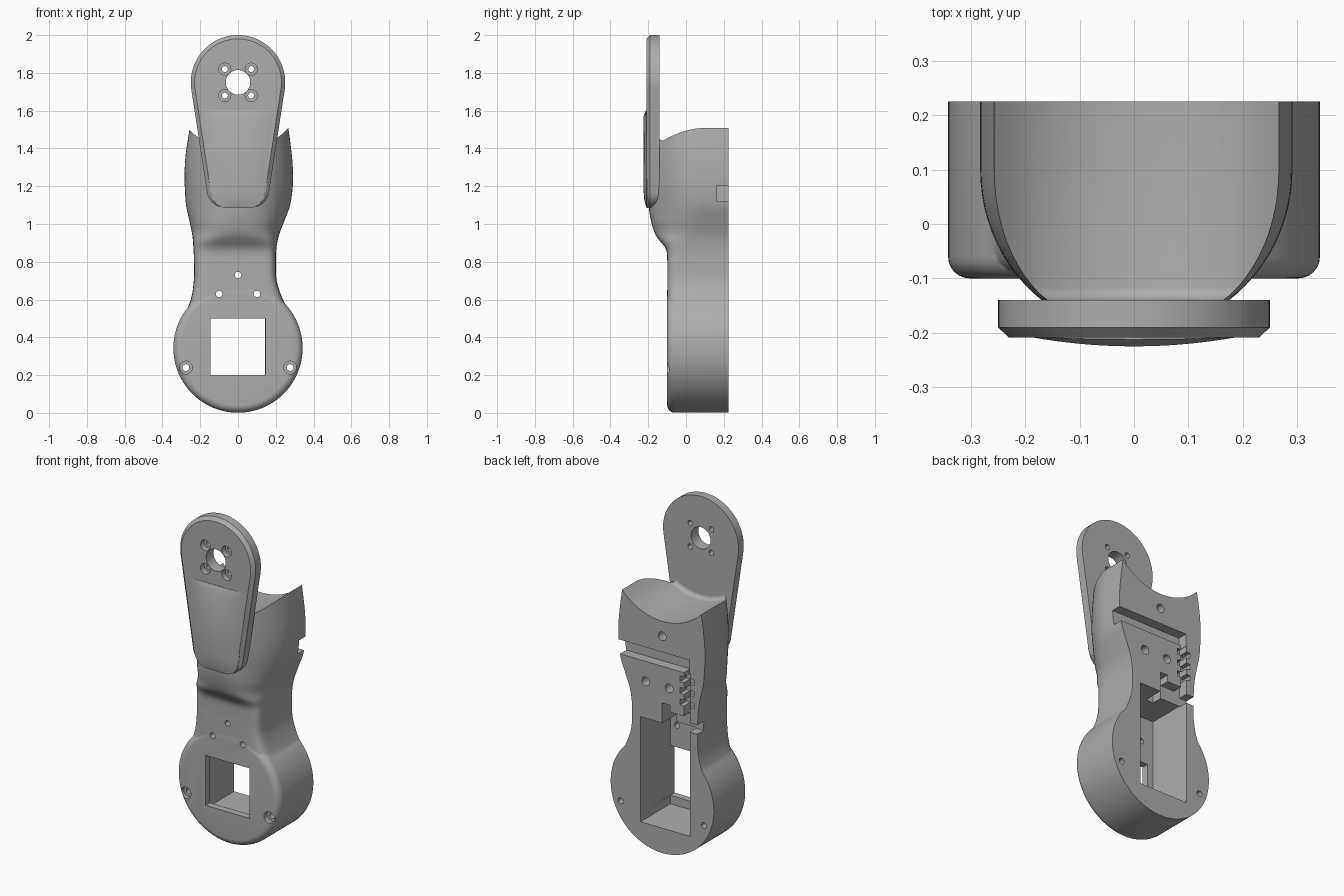
import bpy, bmesh
from math import sin, cos, pi, sqrt, radians
from mathutils import Matrix, Vector

cube = bpy.data.objects.get("Cube")
if cube:
    bpy.data.objects.remove(cube, do_unlink=True)

grey = bpy.data.materials.new("light grey plastic")
grey.use_nodes = True
tone = (0.42, 0.42, 0.42, 1)
grey.diffuse_color = tone
grey.node_tree.nodes["Principled BSDF"].inputs["Base Color"].default_value = tone

BACK = 0.225


def finish(name, bm):
    bmesh.ops.recalc_face_normals(bm, faces=bm.faces)
    mesh = bpy.data.meshes.new(name)
    bm.to_mesh(mesh)
    bm.free()
    mesh.materials.append(grey)
    obj = bpy.data.objects.new(name, mesh)
    bpy.context.collection.objects.link(obj)
    return obj


def loft(name, rings):
    """Skin closed rings of points and cap both ends."""
    bm = bmesh.new()
    rows = [[bm.verts.new(p) for p in ring] for ring in rings]
    n = len(rows[0])
    for a, b in zip(rows, rows[1:]):
        for i in range(n):
            j = (i + 1) % n
            bm.faces.new((a[i], a[j], b[j], b[i]))
    bm.faces.new(rows[0])
    bm.faces.new(rows[-1])
    return finish(name, bm)


def rod(name, x, z, r, y0, y1, sides=32, bevel=0.0, segs=6):
    """Cylinder along y with an optional rounded front edge."""
    bm = bmesh.new()
    place = Matrix.Translation((x, (y0 + y1) / 2, z)) @ Matrix.Rotation(pi / 2, 4, 'X')
    bmesh.ops.create_cone(bm, cap_ends=True, segments=sides, radius1=r, radius2=r,
                          depth=y1 - y0, matrix=place)
    if bevel:
        rim = [e for e in bm.edges if all(abs(v.co.y - y0) < 1e-4 for v in e.verts)]
        bmesh.ops.bevel(bm, geom=rim, offset=bevel, segments=segs, profile=0.5,
                        affect='EDGES')
    return finish(name, bm)


def box(name, x0, x1, y0, y1, z0, z1):
    bm = bmesh.new()
    bmesh.ops.create_cube(bm, size=1)
    for v in bm.verts:
        v.co = ((x0 + x1) / 2 + v.co.x * (x1 - x0), (y0 + y1) / 2 + v.co.y * (y1 - y0),
                (z0 + z1) / 2 + v.co.z * (z1 - z0))
    return finish(name, bm)


def combine(target, tool, operation='DIFFERENCE'):
    """Apply a boolean and discard the tool."""
    tool.hide_render = True
    mod = target.modifiers.new("join", 'BOOLEAN')
    mod.operation, mod.object, mod.solver = operation, tool, 'EXACT'
    deps = bpy.context.evaluated_depsgraph_get()
    mesh = bpy.data.meshes.new_from_object(target.evaluated_get(deps))
    target.modifiers.clear()
    target.data = mesh
    bpy.data.objects.remove(tool, do_unlink=True)


def spline(rows, steps):
    """Smooth run through rows of numbers."""
    out = []
    for i in range(len(rows) - 1):
        p = [Vector(rows[min(max(k, 0), len(rows) - 1)]) for k in range(i - 1, i + 3)]
        for s in range(steps):
            t = s / steps
            out.append(0.5 * (2 * p[1] + (p[2] - p[0]) * t
                              + (2 * p[0] - 5 * p[1] + 4 * p[2] - p[3]) * t * t
                              + (3 * p[1] - p[0] - 3 * p[2] + p[3]) * t ** 3))
    return out + [Vector(rows[-1])]


# Upper body: z, half width at -x, half width at +x, front y, squareness
stations = [(0.50, 0.290, 0.290, -0.099, 8), (0.60, 0.250, 0.238, -0.099, 8),
            (0.70, 0.234, 0.205, -0.099, 8), (0.80, 0.233, 0.200, -0.099, 8),
            (0.87, 0.236, 0.203, -0.108, 6), (0.94, 0.242, 0.217, -0.160, 3),
            (1.02, 0.258, 0.247, -0.186, 2.3), (1.10, 0.275, 0.276, -0.198, 2),
            (1.20, 0.282, 0.290, -0.200, 2), (1.30, 0.282, 0.290, -0.200, 2),
            (1.40, 0.273, 0.281, -0.200, 2), (1.54, 0.250, 0.262, -0.200, 2)]


def body_ring(row, mid=0.1, count=40):
    z, left, right, front, power = row
    ring = [(right, BACK, z)]
    for i in range(count + 1):
        a = pi * i / count
        c, s = cos(a), sin(a)
        x = abs(c) ** (2 / power) * (right if c > 0 else -left)
        ring.append((x, mid - (mid - front) * max(s, 0) ** (2 / power), z))
    return ring + [(-left, BACK, z)]


body = loft("body", [body_ring(r) for r in spline(stations, 5)])
combine(body, rod("disc", 0, 0.343, 0.342, -0.1, BACK, 96, 0.04), 'UNION')

# Round clearance under the arm head, with a fillet at the arm
combine(body, rod("clearance", 0, 1.75, 0.36, -0.14, 0.4, 96, 0.025))

# Window, cavity and shallow channels in the back
pockets = [(-0.145, 0.145, -0.3, 0.1, 0.2, 0.5),
           (-0.183, 0.144, -0.058, 0.4, 0.15, 0.78),
           (-0.18, 0.4, 0.165, 0.4, 1.12, 1.205),
           (-0.183, -0.144, 0.165, 0.4, 0.77, 1.13),
           (-0.05, 0.0, 0.1, 0.4, 0.77, 0.9),
           (-0.16, -0.04, 0.165, 0.4, 0.77, 0.86),
           (-0.4, -0.17, 0.165, 0.4, 0.775, 0.83)]
pockets += [(-0.21, -0.118, 0.165, 0.4, z, z + 0.035) for z in (0.92, 0.99, 1.06)]
for p in pockets:
    combine(body, box("pocket", *p))

# Screw holes
for x, z in ((0, 0.73), (-0.1, 0.63), (0.1, 0.63)):
    combine(body, rod("hole", x, z, 0.017, -0.3, 0.1, 20))
for x, z in ((0, 1.3), (0.11, 1.0), (-0.045, 1.0)):
    combine(body, rod("hole", x, z, 0.026, 0.1, 0.4, 20))
for x in (-0.276, 0.276):
    combine(body, rod("hole", x, 0.24, 0.018, -0.3, 0.4, 20))
    combine(body, rod("counterbore", x, 0.24, 0.034, -0.3, -0.07, 24))


def arm_outline(inset):
    """Round head tapering to a rounded foot."""
    r, corner = 0.25 - inset, 0.09 - inset
    tilt = radians(9)
    pts = [(r * cos(a), 1.75 + r * sin(a))
           for a in (-tilt + (pi + 2 * tilt) * i / 48 for i in range(49))]
    foot_x, foot_z = 0.075, 1.18
    for i in range(17):
        a = pi + tilt + (pi - 2 * tilt) * i / 16
        pts.append((cos(a) * corner + (-foot_x if i < 8 else foot_x if i > 8 else 0),
                    foot_z + sin(a) * corner))
    return pts


# Arm plate with a chamfered front edge
arm = loft("arm_plate", [[(x, y, z) for x, z in arm_outline(inset)]
                         for y, inset in ((-0.14, 0), (-0.19, 0), (-0.209, 0.02))])
for dx in (-0.07, 0.07):
    for dz in (-0.07, 0.07):
        combine(arm, rod("hole", dx, 1.75 + dz, 0.016, -0.4, 0, 20))
        combine(arm, rod("counterbore", dx, 1.75 + dz, 0.032, -0.4, -0.175, 24))
combine(arm, rod("hub_hole", 0, 1.75, 0.065, -0.4, 0, 40))

# Slightly crowned pad on the arm front
pad_rows = [(1.085, 0.075, 0.001), (1.10, 0.11, 0.006), (1.13, 0.135, 0.013),
            (1.18, 0.15, 0.017), (1.57, 0.19, 0.017), (1.60, 0.19, 0.004)]
pad = loft("front_pad", [[(w * i / 12, -0.208 - rise * (1 - (i / 12) ** 2), z)
                          for i in range(-12, 13)] + [(w, -0.18, z), (-w, -0.18, z)]
                         for z, w, rise in pad_rows])

for obj in (body, arm, pad):
    bpy.ops.object.select_all(action='DESELECT')
    obj.select_set(True)
    bpy.context.view_layer.objects.active = obj
    bpy.ops.object.shade_smooth_by_angle(angle=radians(28))
